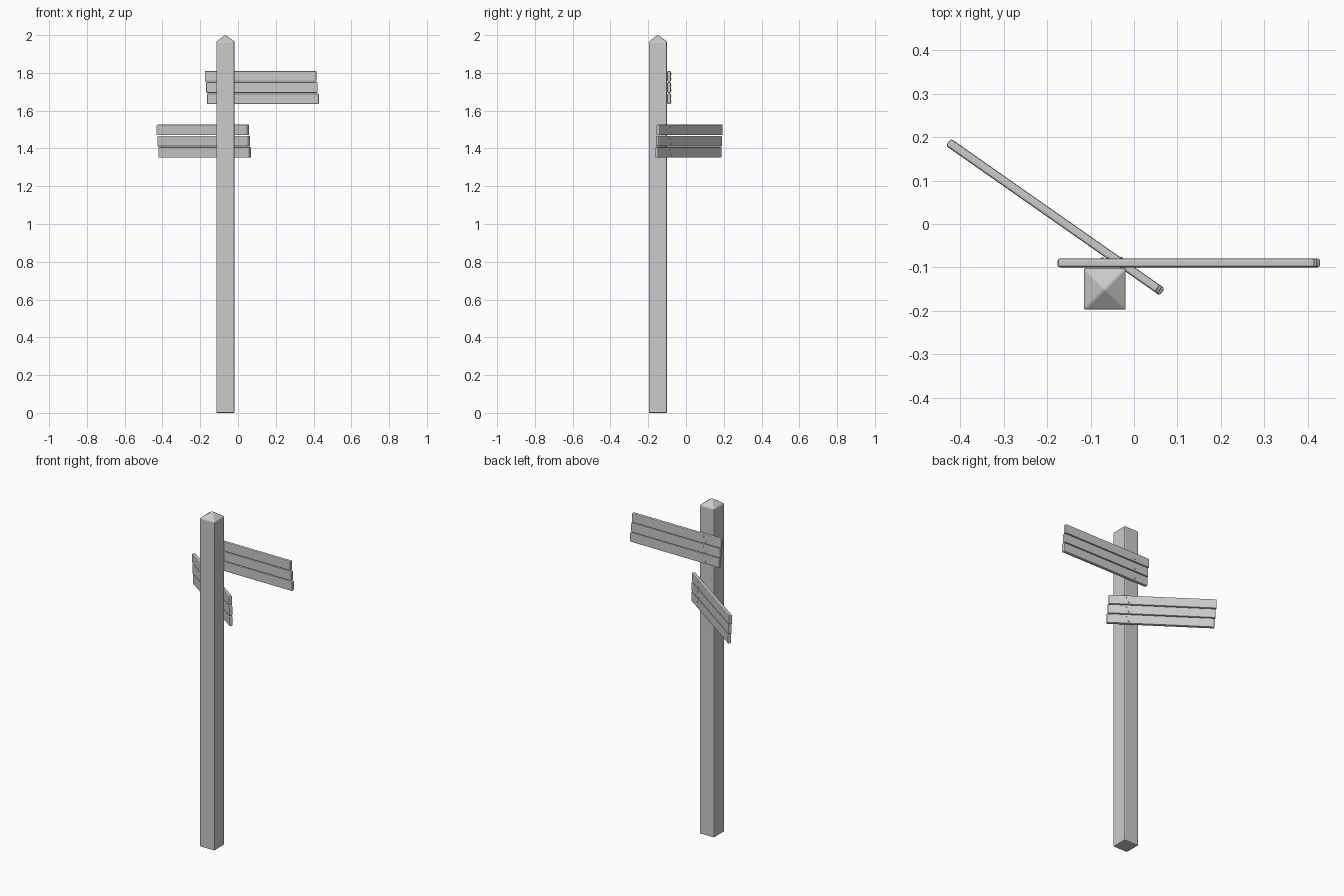
import bpy, bmesh
from math import radians
from mathutils import Matrix, Vector

if "Cube" in bpy.data.objects:
    bpy.data.objects.remove(bpy.data.objects["Cube"])


def finish(bm, name, bevel=0, segments=2):
    bmesh.ops.recalc_face_normals(bm, faces=bm.faces)
    mesh = bpy.data.meshes.new(name)
    bm.to_mesh(mesh)
    bm.free()
    ob = bpy.data.objects.new(name, mesh)
    bpy.context.collection.objects.link(ob)
    if bevel:
        mod = ob.modifiers.new("bevel", 'BEVEL')
        mod.width = bevel
        mod.segments = segments
        mod.limit_method = 'ANGLE'
    return ob


# square post with a pyramid top
POST = Vector((-0.067, -0.149, 0))
bm = bmesh.new()
bmesh.ops.create_cube(bm, size=1, matrix=Matrix.Translation(POST + Vector((0, 0, 0.983)))
                      @ Matrix.Diagonal((0.096, 0.096, 1.966, 1)))
bm.faces.ensure_lookup_table()
top = max(bm.faces, key=lambda f: f.calc_center_median().z)
tip = bmesh.ops.poke(bm, faces=[top])["verts"][0]
tip.co.z = 2.002
finish(bm, "post", 0.004, 2)


def sign(name, centre, angle, length, nail_x):
    """Three staggered boards nailed to the post; nails on the back."""
    frame = Matrix.Translation(centre) @ Matrix.Rotation(radians(angle), 4, 'Z')
    for i in (-1, 0, 1):
        shift = Vector((-0.006 * i, 0, 0.0595 * i))
        bm = bmesh.new()
        bmesh.ops.create_cube(bm, size=1, matrix=Matrix.Diagonal((length, 0.020, 0.056, 1)))
        board = finish(bm, f"{name}_board_{i + 2}", 0.005, 2)
        board.matrix_world = frame @ Matrix.Translation(shift)

        # nail heads
        bm = bmesh.new()
        for s in (-1, 1):
            pos = Vector((nail_x + 0.006 * s, 0.010, 0.0595 * i + 0.014 * s))
            bmesh.ops.create_cone(bm, cap_ends=True, segments=10, radius1=0.004,
                                  radius2=0.003, depth=0.005,
                                  matrix=Matrix.Translation(pos) @ Matrix.Rotation(radians(-90), 4, 'X'))
        nails = finish(bm, f"{name}_nails_{i + 2}")
        nails.matrix_world = frame


sign("upper_sign", Vector((0.126, -0.0895, 1.7225)), 0, 0.591, -0.193)
sign("lower_sign", Vector((-0.181, 0.016, 1.4385)), -35, 0.588, 0.185)
